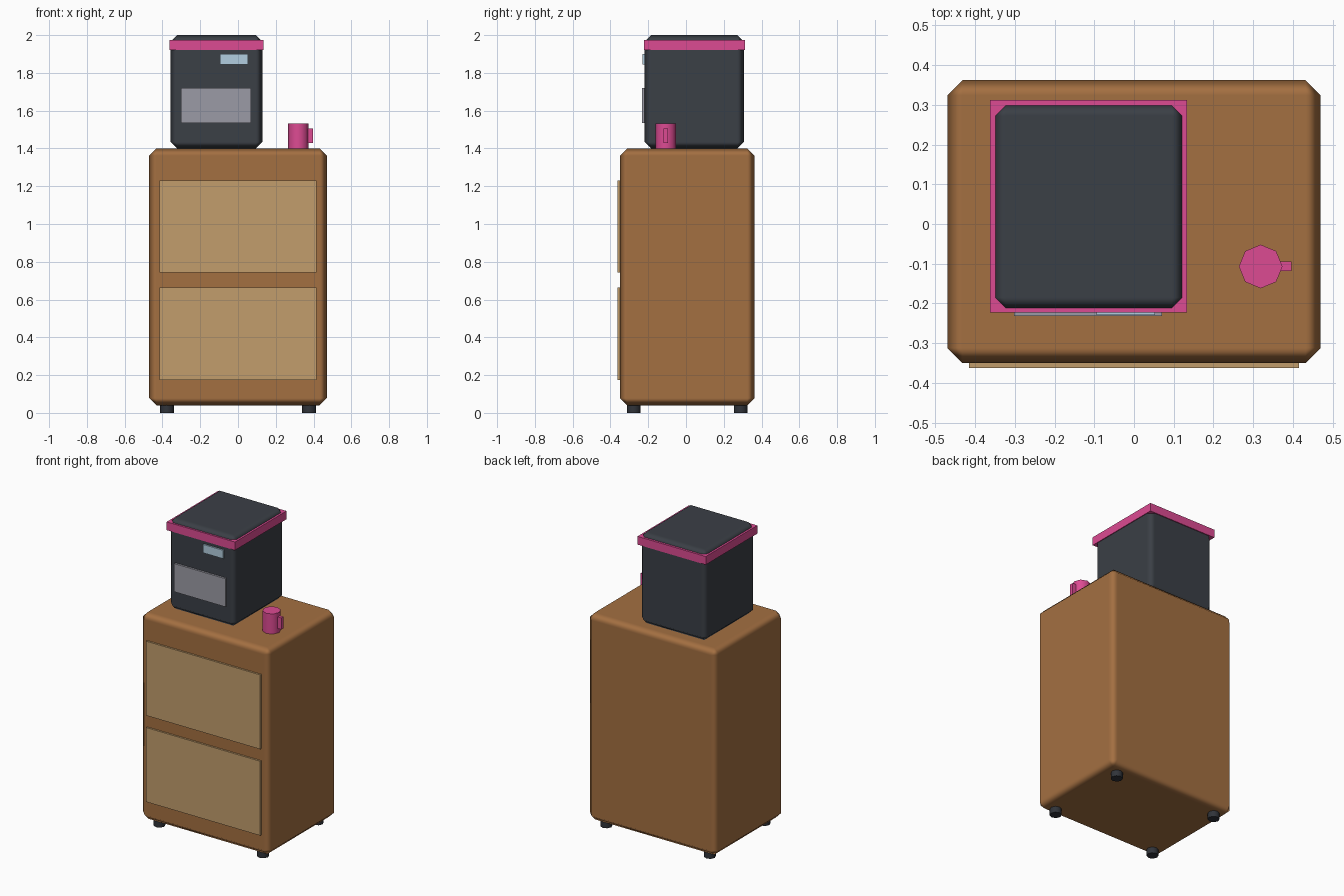
import bpy
from mathutils import Vector

if "Cube" in bpy.data.objects:
    bpy.data.objects.remove(bpy.data.objects["Cube"])


def material(name, rgb):
    m = bpy.data.materials.new(name)
    m.diffuse_color = (*rgb, 1)
    m.use_nodes = True
    m.node_tree.nodes["Principled BSDF"].inputs["Base Color"].default_value = m.diffuse_color
    return m


wood = material("wood", (0.37, 0.16, 0.053))
panel_wood = material("light_wood", (0.54, 0.34, 0.15))
dark = material("dark", (0.043, 0.05, 0.061))
foot_dark = material("foot_dark", (0.03, 0.034, 0.042))
pink = material("pink", (0.72, 0.07, 0.29))
grey = material("grey_panel", (0.33, 0.33, 0.38))
blue = material("pale_blue", (0.45, 0.62, 0.75))


def box(name, lo, hi, mat, bevel=0):
    lo, hi = Vector(lo), Vector(hi)
    bpy.ops.mesh.primitive_cube_add(size=1, location=(lo + hi) / 2)
    o = bpy.context.object
    o.name = name
    o.scale = hi - lo
    bpy.ops.object.transform_apply(location=False, rotation=False, scale=True)
    o.data.materials.append(mat)
    if bevel:
        bpy.ops.object.shade_smooth()
        b = o.modifiers.new("bevel", 'BEVEL')
        b.width = bevel
        b.segments = 1
        b.harden_normals = True
    return o


def cylinder(name, x, y, z0, z1, r, mat):
    bpy.ops.mesh.primitive_cylinder_add(vertices=8, radius=r, depth=z1 - z0,
                                        location=(x, y, (z0 + z1) / 2))
    o = bpy.context.object
    o.name = name
    o.data.materials.append(mat)
    bpy.ops.object.shade_smooth_by_angle(angle=0.9)
    return o


# Cabinet with two front panels
box("cabinet", (-0.47, -0.35, 0.04), (0.47, 0.362, 1.4), wood, 0.038)
for name, z in (("lower_drawer", 0.175), ("upper_drawer", 0.742)):
    box(name, (-0.415, -0.362, z), (0.415, -0.34, z + 0.488), panel_wood)

# Feet
for sx in (-1, 1):
    for sy in (-1, 1):
        cylinder("foot", sx * 0.376, 0.006 + sy * 0.283, 0, 0.06, 0.036, foot_dark)

# Machine on top, with a pink band and front panels
box("machine_body", (-0.357, -0.219, 1.4), (0.129, 0.306, 2.0), dark, 0.034)
box("band", (-0.362, -0.223, 1.92), (0.134, 0.312, 1.974), pink)
box("machine_panel", (-0.302, -0.232, 1.535), (0.07, -0.21, 1.72), grey)
box("display", (-0.095, -0.229, 1.845), (0.053, -0.21, 1.9), blue)

# Mug
cylinder("mug", 0.319, -0.107, 1.4, 1.532, 0.055, pink)
box("mug_handle", (0.365, -0.118, 1.43), (0.397, -0.095, 1.506), pink)
